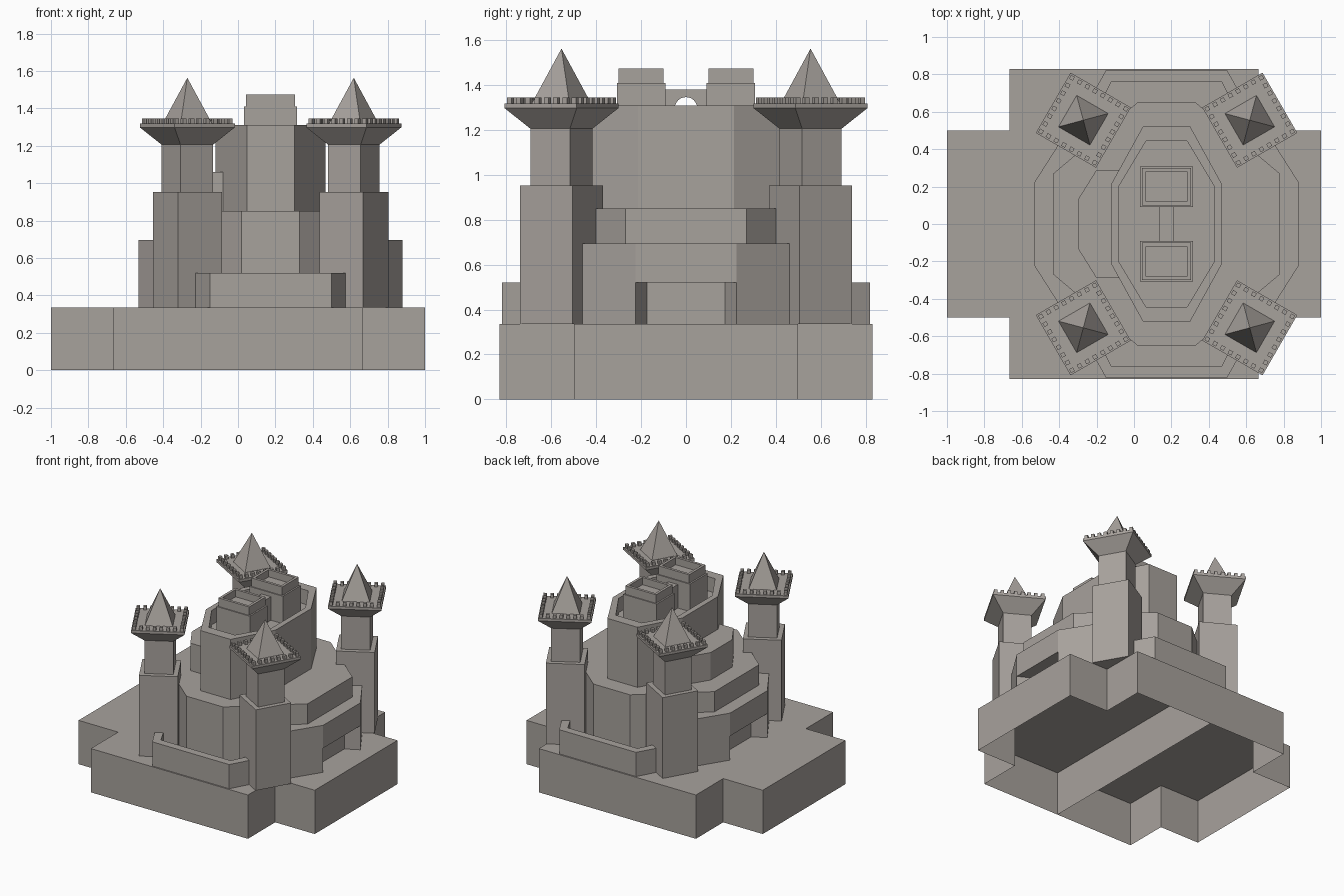
import bpy, bmesh, math
from mathutils import Matrix, Vector

if "Cube" in bpy.data.objects:
    bpy.data.objects.remove(bpy.data.objects["Cube"])

stone = bpy.data.materials.new("warm_grey_stone")
stone.diffuse_color = (0.39, 0.36, 0.335, 1)
stone.use_nodes = True
stone.node_tree.nodes["Principled BSDF"].inputs["Base Color"].default_value = stone.diffuse_color

CX = 0.174          # centre of the castle on the base
BASE = 0.335        # top of the base


def finish(name, bm, recalc=True):
    if recalc:
        bmesh.ops.recalc_face_normals(bm, faces=bm.faces)
    me = bpy.data.meshes.new(name)
    bm.to_mesh(me)
    bm.free()
    me.materials.append(stone)
    ob = bpy.data.objects.new(name, me)
    bpy.context.collection.objects.link(ob)
    return ob


def ring(bm, pts, z):
    return [bm.verts.new((x, y, z)) for x, y in pts]


def band(bm, a, b):
    n = len(a)
    for i in range(n):
        bm.faces.new((a[i], a[(i + 1) % n], b[(i + 1) % n], b[i]))


def prism(name, pts, z0, z1, inner=None, floor=None, bottom=True):
    """Upright prism; an inner outline sinks a floor behind a parapet."""
    bm = bmesh.new()
    lo, hi = ring(bm, pts, z0), ring(bm, pts, z1)
    band(bm, lo, hi)
    if bottom:
        bm.faces.new(lo)
    if inner:
        rim, fl = ring(bm, inner, z1), ring(bm, inner, floor)
        band(bm, hi, rim)
        band(bm, rim, fl)
        bm.faces.new(fl)
    else:
        bm.faces.new(hi)
    return finish(name, bm)


def octagon(hx, hy, fx, fy):
    """Long octagon: half sizes hx, hy; half flats fx (front), fy (side)."""
    q = [(hx, -fy), (hx, fy), (fx, hy), (-fx, hy),
         (-hx, fy), (-hx, -fy), (-fx, -hy), (fx, -hy)]
    return [(CX + x, y) for x, y in q]


def rect(cx, cy, hx, hy):
    return [(cx - hx, cy - hy), (cx + hx, cy - hy), (cx + hx, cy + hy), (cx - hx, cy + hy)]


# Hollow cross-shaped base with a dividing wall inside
a, b, c, d = 1.0, 0.5, 0.665, 0.83
cross = [(a, -b), (a, b), (c, b), (c, d), (-c, d), (-c, b),
         (-a, b), (-a, -b), (-c, -b), (-c, -d), (c, -d), (c, -b)]
prism("base", cross, 0, BASE, bottom=False)
bm = bmesh.new()
bm.faces.new([bm.verts.new(v) for v in ((0, -d, 0), (0, d, 0), (0, d, BASE), (0, -d, BASE))])
finish("base_divider", bm, False)

# Stepped keep
prism("middle_tier", octagon(0.605, 0.65, 0.155, 0.27), BASE, 0.85)
prism("upper_keep", octagon(0.295, 0.52, 0.127, 0.215), 0.85, 1.31,
      octagon(0.253, 0.443, 0.11, 0.205), 1.2)
prism("left_buttress", [(-0.30, -0.13), (-0.20, -0.29), (0.0, -0.29), (0.0, 0.29),
                        (-0.20, 0.29), (-0.30, 0.13)], 0.85, 1.06)

# Side walls with a gateway under each
for s, side in ((-1, "left"), (1, "right")):
    outline = [(0.705, -0.225), (0.705, 0.225), (0.53, 0.50), (0.40, 0.42),
               (0.40, -0.42), (0.53, -0.50)]
    prism(side + "_wall_top", [(CX + s * x, y) for x, y in outline], 0.52, 0.695)
    for t, end in ((-1, "front"), (1, "back")):
        jamb = [(0.705, 0.225), (0.53, 0.50), (0.40, 0.42), (0.59, 0.165)]
        prism(f"{side}_wall_{end}_pier", [(CX + s * x, t * y) for x, y in jamb], BASE, 0.52)

# Low curtain walls at front and back
for s, end in ((-1, "front"), (1, "back")):
    w = [(-0.42, 0.65), (-0.325, 0.82), (0.325, 0.82), (0.42, 0.65),
         (0.35, 0.65), (0.295, 0.76), (-0.295, 0.76), (-0.35, 0.65)]
    prism(end + "_curtain_wall", [(CX + x, s * y) for x, y in w], BASE, 0.52)

# Twin roof turrets with sunken tops
for s, end in ((-1, "front"), (1, "back")):
    prism(end + "_turret_body", rect(CX, s * 0.2, 0.142, 0.108), 1.2, 1.41)
    prism(end + "_turret_top", rect(CX, s * 0.2, 0.130, 0.100), 1.41, 1.475,
          rect(CX, s * 0.2, 0.110, 0.080), 1.42)

# Arched bridge between the turrets
arc = [(-0.05 * math.cos(math.pi * i / 12), 1.297 + 0.05 * math.sin(math.pi * i / 12))
       for i in range(13)]
prof = [(-0.1, 1.2), (-0.05, 1.2)] + arc + [(0.05, 1.2), (0.1, 1.2), (0.1, 1.38), (-0.1, 1.38)]
bm = bmesh.new()
ends = [[bm.verts.new((CX + h, y, z)) for y, z in prof] for h in (-0.04, 0.04)]
band(bm, *ends)
for e in ends:
    bm.faces.new(e)
finish("arched_bridge", bm)


# Corner towers: body, shaft, flared platform, battlements, pyramid roof
def tower(name, x, y, angle):
    place = Matrix.Translation((x, y, 0)) @ Matrix.Rotation(angle, 4, 'Z')
    bm = bmesh.new()
    levels = [(0.135, BASE), (0.135, 0.953), (0.101, 0.953), (0.101, 1.206),
              (0.186, 1.298), (0.186, 1.318)]
    rings = [ring(bm, rect(0, 0, h, h), z) for h, z in levels]
    for lo, hi in zip(rings, rings[1:]):
        band(bm, lo, hi)
    bm.faces.new(rings[0])
    bm.faces.new(rings[-1])
    finish(name, bm).matrix_world = place

    bm = bmesh.new()
    foot = ring(bm, rect(0, 0, 0.098, 0.098), 1.316)
    tip = bm.verts.new((0, 0, 1.563))
    bm.faces.new(foot)
    for i in range(4):
        bm.faces.new((foot[i], foot[(i + 1) % 4], tip))
    finish(name + "_roof", bm).matrix_world = place

    bm = bmesh.new()
    n, r = 7, 0.166
    for k in range(4):
        turn = Matrix.Rotation(k * math.pi / 2, 4, 'Z')
        for i in range(n):
            p = turn @ Vector((-r + 2 * r * i / n, -r, 1.331))
            bmesh.ops.create_cube(bm, size=1, matrix=Matrix.Translation(p)
                                  @ Matrix.Diagonal((0.023, 0.023, 0.028, 1)))
    finish(name + "_battlements", bm).matrix_world = place


for sx, side in ((-1, "left"), (1, "right")):
    for sy, end in ((-1, "front"), (1, "back")):
        tower(f"{end}_{side}_tower", CX + sx * 0.445, sy * 0.555, sx * sy * math.radians(30))
